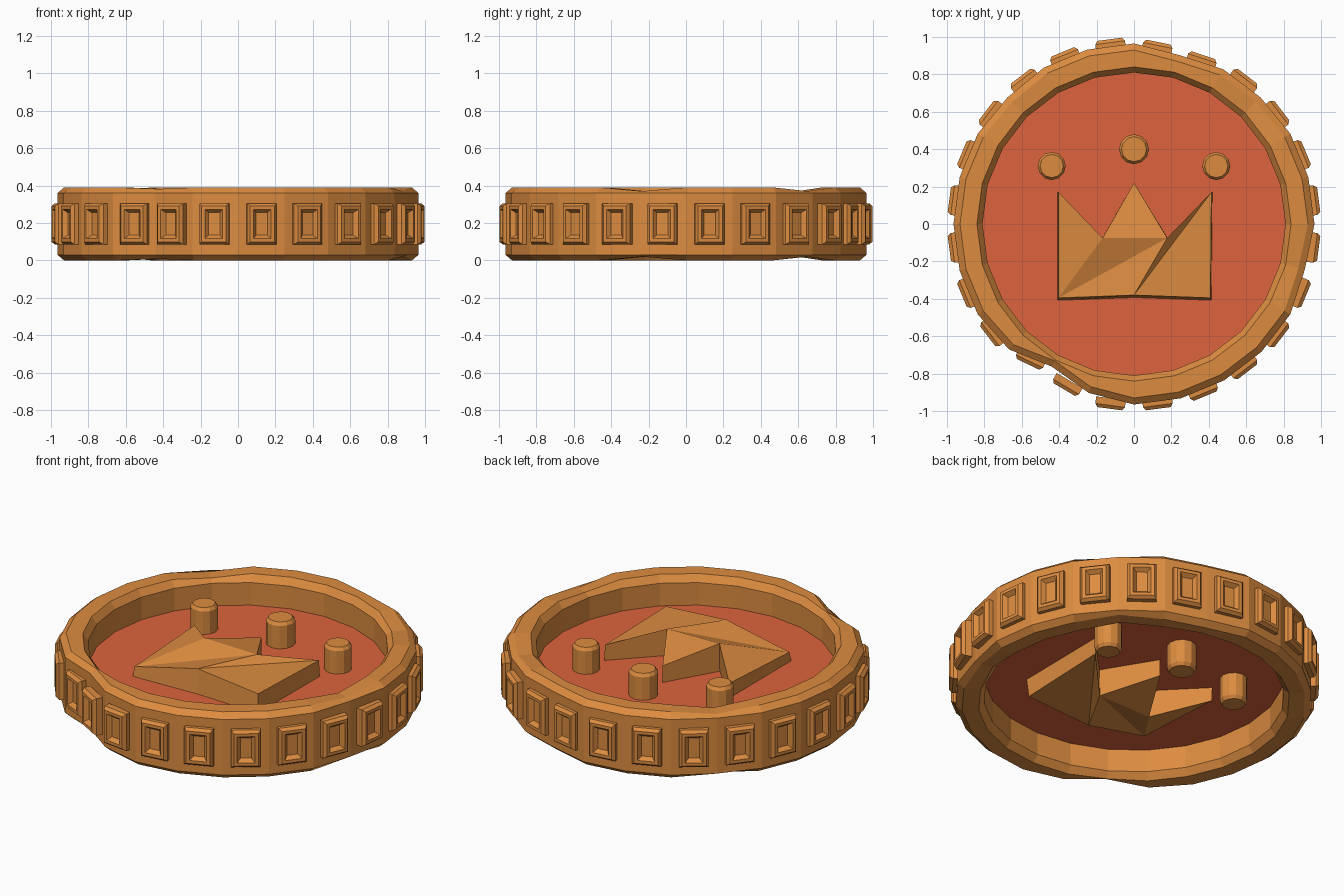
import bpy, bmesh, math
from mathutils import Matrix, Vector

if "Cube" in bpy.data.objects:
    bpy.data.objects.remove(bpy.data.objects["Cube"])

MID = 0.195      # mid height: both faces of the coin are mirrored about it
FLOOR = 0.216    # upper surface of the red disc


def material(name, rgb):
    m = bpy.data.materials.new(name)
    m.diffuse_color = (*rgb, 1)
    m.use_nodes = True
    m.node_tree.nodes["Principled BSDF"].inputs["Base Color"].default_value = m.diffuse_color
    return m


BRONZE = material("bronze orange", (0.716, 0.262, 0.051))
RED = material("brick red", (0.716, 0.127, 0.048))


def finish(name, bm, mat):
    bmesh.ops.recalc_face_normals(bm, faces=bm.faces)
    me = bpy.data.meshes.new(name)
    bm.to_mesh(me)
    bm.free()
    me.materials.append(mat)
    ob = bpy.data.objects.new(name, me)
    bpy.context.collection.objects.link(ob)
    return ob


def loft(bm, loops, closed=False, caps=True):
    """Skin quads between successive vertex loops."""
    rings = [[bm.verts.new(p) for p in lp] for lp in loops]
    n = len(rings[0])
    pairs = list(zip(rings, rings[1:]))
    if closed:
        pairs.append((rings[-1], rings[0]))
    for a, b in pairs:
        for i in range(n):
            j = (i + 1) % n
            bm.faces.new((a[i], a[j], b[j], b[i]))
    if caps and not closed:
        bm.faces.new(rings[0])
        bm.faces.new(rings[-1])


def mirror_height(z, side):
    return z if side > 0 else 2 * MID - z


# Rim: a 24-sided band with a chamfered profile and a few worn dents
SIDES = 24
DENTS = {225: 0.018, 240: 0.085, 255: 0.03, 75: 0.03, 60: 0.01, 345: 0.02,
         45: 0.008, 135: 0.008}
CHIPS = {45: 0.02, 135: 0.022, 345: 0.02, 240: 0.008}
profile = [(0.81, 0.04), (0.84, 0.0), (0.93, 0.0), (0.965, 0.03),
           (0.965, 0.36), (0.93, 0.39), (0.84, 0.39), (0.81, 0.35)]
bm = bmesh.new()
loops = []
for k in range(SIDES):
    deg = k * 360 // SIDES
    a = math.radians(deg)
    lp = []
    for r, z in profile:
        if r > 0.9:
            r -= DENTS.get(deg, 0)
        if z in (0.0, 0.39):
            z += CHIPS.get(deg, 0) * (1 if z < MID else -1)
        lp.append((r * math.cos(a), r * math.sin(a), z))
    loops.append(lp)
loft(bm, loops, closed=True)
finish("rim", bm, BRONZE)

# Red disc closing the rim at mid height
bm = bmesh.new()
circle = [(0.82 * math.cos(math.tau * k / SIDES), 0.82 * math.sin(math.tau * k / SIDES))
          for k in range(SIDES)]
loft(bm, [[(x, y, z) for x, y in circle] for z in (2 * MID - FLOOR, FLOOR)])
finish("disc", bm, RED)

# Edge studs: chamfered frames with a sunken centre
STUD_DENTS = {232.5: 0.055, 247.5: 0.035, 217.5: 0.01, 82.5: 0.015, 67.5: 0.02}
stud_steps = [(0.94, 0.080, 0.110), (0.978, 0.080, 0.110), (0.996, 0.066, 0.096),
              (0.996, 0.048, 0.078), (0.985, 0.040, 0.070), (0.972, 0.030, 0.060)]
bm = bmesh.new()
for k in range(24):
    deg = 7.5 + 15 * k
    rot = Matrix.Rotation(math.radians(deg), 3, 'Z')
    push = STUD_DENTS.get(deg, 0)
    # studs beside the deep dent lean along the bent rim
    lean = Matrix.Rotation(math.radians({232.5: 12, 247.5: -8, 82.5: -4, 67.5: 4}.get(deg, 0)), 3, 'Z')
    loops = []
    for r, w, h in stud_steps:
        lp = []
        for sy, sz in ((-1, -1), (1, -1), (1, 1), (-1, 1)):
            p = lean @ Vector((r - 0.96, sy * w, sz * h))
            lp.append(rot @ (p + Vector((0.96 - push, 0, MID))))
        loops.append(lp)
    loft(bm, loops)
finish("edge_studs", bm, BRONZE)

# Crown relief on both faces: plan outline with a top height for each corner
corners = {"BL": (-0.41, -0.41, 0.27), "BC": (0.0, -0.395, 0.36),
           "BR": (0.415, -0.41, 0.325), "TR": (0.42, 0.17, 0.31),
           "VR": (0.18, -0.075, 0.375), "P": (0.0, 0.22, 0.315),
           "VL": (-0.17, -0.075, 0.38), "TL": (-0.41, 0.17, 0.30)}
facets = ["BL BC VR", "BC TR VR", "BC BR TR", "BL VR VL", "VL VR P", "BL VL TL"]
for side, label in ((1, "upper"), (-1, "lower")):
    bm = bmesh.new()
    top, base = {}, {}
    for key, (x, y, z) in corners.items():
        ty = y + 0.015 if key[0] == "B" else y
        top[key] = bm.verts.new((x * 0.985, ty, mirror_height(z, side)))
        base[key] = bm.verts.new((x, y, MID))
    keys = list(corners)
    for f in facets:
        bm.faces.new([top[c] for c in f.split()])
    for a, b in zip(keys, keys[1:] + keys[:1]):
        bm.faces.new((base[a], base[b], top[b], top[a]))
    bm.faces.new([base[c] for c in keys])
    finish(label + "_crown", bm, BRONZE)

# Round pegs above the crown points, on both faces
pegs = ((0.0, 0.4, 0.08), (0.44, 0.31, 0.075), (-0.44, 0.31, 0.075))
for side, label in ((1, "upper"), (-1, "lower")):
    bm = bmesh.new()
    for px, py, pr in pegs:
        loops = []
        for r, z in ((pr, MID), (pr, 0.352), (pr - 0.013, 0.37)):
            loops.append([(px + r * math.cos(math.tau * k / 12),
                           py + r * math.sin(math.tau * k / 12),
                           mirror_height(z, side)) for k in range(12)])
        loft(bm, loops)
    finish(label + "_pegs", bm, BRONZE)
